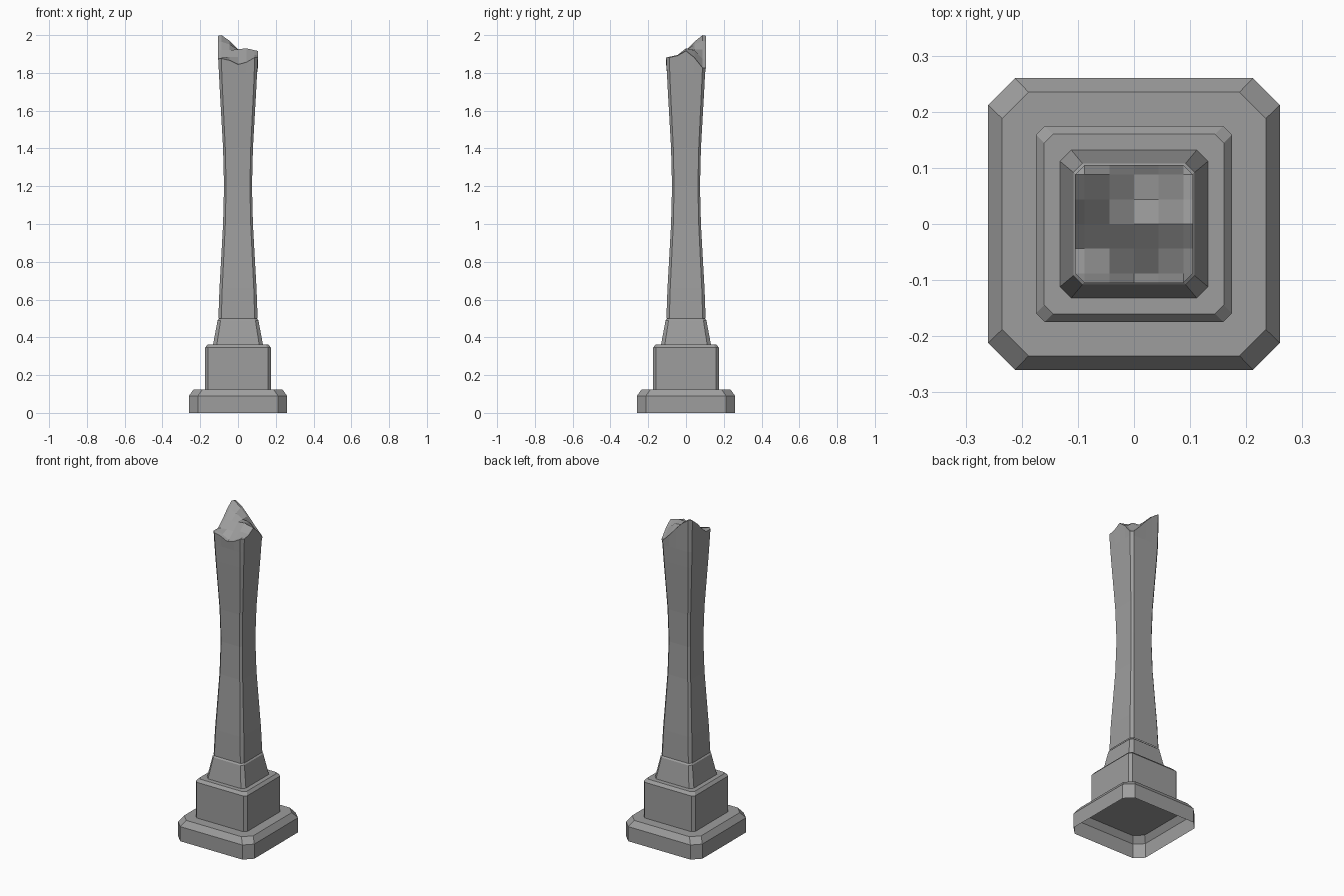
import bpy
import bmesh

if "Cube" in bpy.data.objects:
    bpy.data.objects.remove(bpy.data.objects["Cube"], do_unlink=True)

stone = bpy.data.materials.new("grey_stone")
stone.use_nodes = True
grey = (0.34, 0.34, 0.34, 1)
stone.diffuse_color = grey
stone.node_tree.nodes["Principled BSDF"].inputs["Base Color"].default_value = grey


def finish(bm, name):
    bmesh.ops.recalc_face_normals(bm, faces=bm.faces)
    mesh = bpy.data.meshes.new(name)
    bm.to_mesh(mesh)
    bm.free()
    mesh.materials.append(stone)
    obj = bpy.data.objects.new(name, mesh)
    bpy.context.collection.objects.link(obj)


def outline(half, flat, steps=1):
    """Square with cut corners; each side is split into equal steps."""
    points = []
    for turn in range(4):
        for i in range(steps + 1):
            x, y = -flat + 2 * flat * i / steps, -half
            for _ in range(turn):
                x, y = -y, x
            points.append((x, y))
    return points


def bridge(bm, low, high):
    n = len(low)
    for i in range(n):
        j = (i + 1) % n
        bm.faces.new((low[i], low[j], high[j], high[i]))


def tier(name, levels):
    """Stacked outlines (z, half width, half flat side), open below."""
    bm = bmesh.new()
    rings = [[bm.verts.new((x, y, z)) for x, y in outline(half, flat)]
             for z, half, flat in levels]
    for low, high in zip(rings, rings[1:]):
        bridge(bm, low, high)
    bm.faces.new(rings[-1])
    finish(bm, name)


# Stepped pedestal
tier("base_slab", [(0, 0.26, 0.212), (0.09, 0.26, 0.212), (0.125, 0.235, 0.188)])
tier("plinth_block", [(0.125, 0.175, 0.159), (0.345, 0.175, 0.159), (0.362, 0.16, 0.144)])
tier("tapered_collar", [(0.362, 0.132, 0.112), (0.49, 0.108, 0.092), (0.5, 0.098, 0.082)])

# Heights of the broken top, rows from front to back
BREAK = [
    (1.88, 1.87, 1.848, 1.86, 1.885),
    (1.88, 1.885, 1.885, 1.895, 1.895),
    (1.92, 1.92, 1.925, 1.93, 1.92),
    (1.965, 1.95, 1.925, 1.92, 1.885),
    (2.0, 1.97, 1.925, 1.875, 1.83),
]
FLAT = 0.088


def break_height(x, y):
    col, row = [round((max(-FLAT, min(FLAT, v)) / FLAT + 1) * 2) for v in (x, y)]
    return BREAK[row][col]


# Waisted shaft with a broken end
bm = bmesh.new()
rings = []
waist = [(0.5, 0.104), (0.66, 0.098), (0.82, 0.089), (1.0, 0.079), (1.2, 0.074),
         (1.4, 0.079), (1.56, 0.088), (1.7, 0.096), (1.8, 0.101)]
for z, half in waist:
    rings.append([bm.verts.new((x, y, z)) for x, y in outline(half, half * 0.85, 4)])
rings.append([bm.verts.new((x, y, break_height(x, y) - 0.004))
              for x, y in outline(0.105, FLAT, 4)])
for low, high in zip(rings, rings[1:]):
    bridge(bm, low, high)

# Jagged cap: inner grid, then a border joining it to the shaft
grid = [[bm.verts.new(((c - 2) * FLAT / 2, (r - 2) * FLAT / 2, BREAK[r][c]))
         for c in range(5)] for r in range(5)]
for r in range(4):
    for c in range(4):
        bm.faces.new((grid[r][c], grid[r][c + 1], grid[r + 1][c + 1], grid[r + 1][c]))
sides = [grid[0], [row[4] for row in grid], grid[4][::-1], [row[0] for row in grid][::-1]]
rim = rings[-1]
for s, side in enumerate(sides):
    edge = rim[s * 5:s * 5 + 5]
    for i in range(4):
        bm.faces.new((edge[i], edge[i + 1], side[i + 1], side[i]))
    bm.faces.new((edge[4], rim[(s * 5 + 5) % len(rim)], side[4]))
finish(bm, "broken_shaft")
